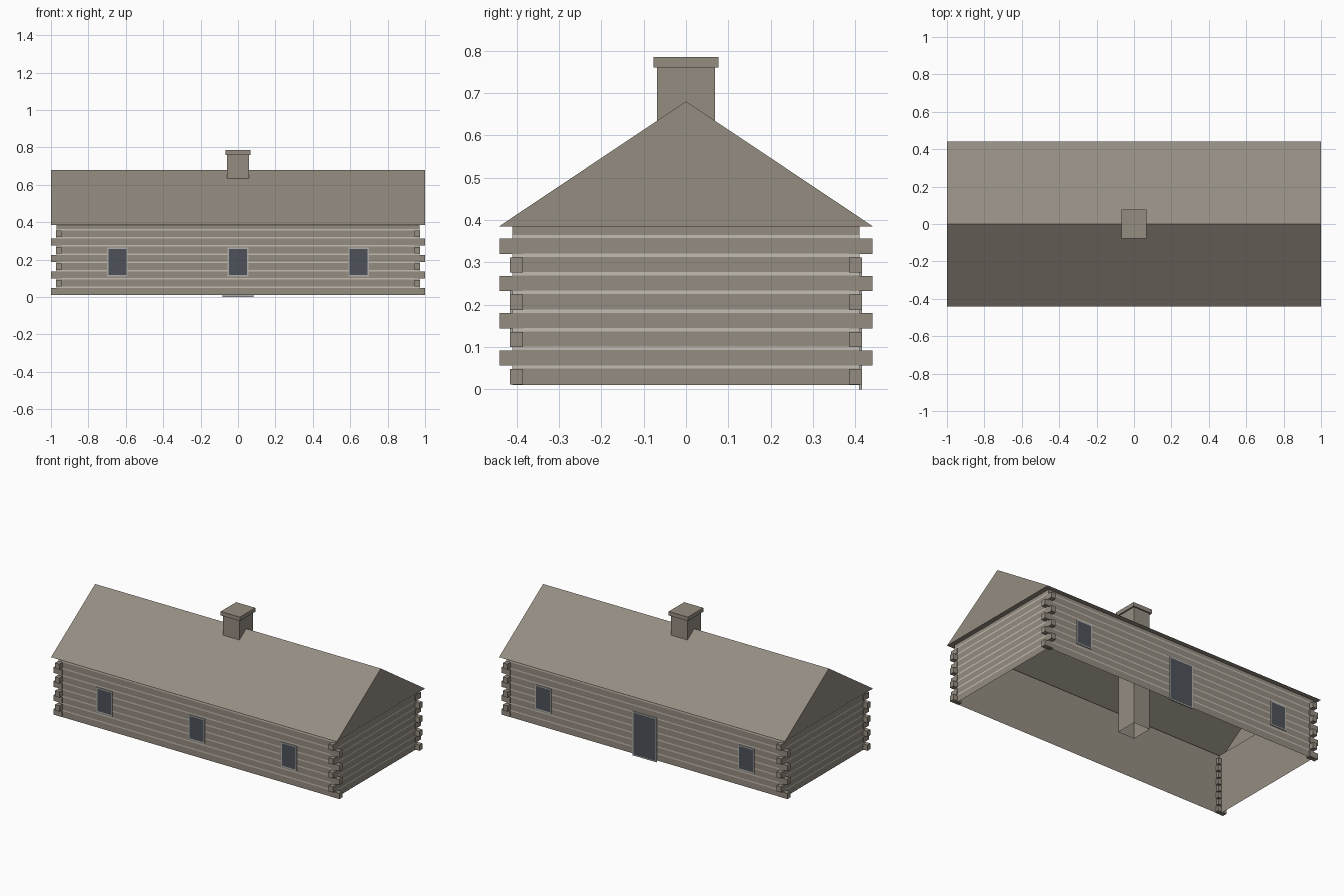
import bpy, bmesh

cube = bpy.data.objects.get("Cube")
if cube:
    bpy.data.objects.remove(cube)


def material(name, r, g, b):
    m = bpy.data.materials.new(name)
    m.use_nodes = True
    m.diffuse_color = (r, g, b, 1)
    m.node_tree.nodes["Principled BSDF"].inputs["Base Color"].default_value = (r, g, b, 1)
    return m


WOOD = material("weathered wood", 0.30, 0.265, 0.22)
CHINK = material("pale chinking", 0.55, 0.51, 0.45)
FRAME = material("grey trim", 0.42, 0.42, 0.41)
GLASS = material("dark glass", 0.075, 0.085, 0.10)


def finish(name, bm, *mats):
    me = bpy.data.meshes.new(name)
    bm.to_mesh(me)
    bm.free()
    for m in mats:
        me.materials.append(m)
    ob = bpy.data.objects.new(name, me)
    bpy.context.collection.objects.link(ob)
    return ob


def quad(bm, *pts, mat=0):
    f = bm.faces.new([bm.verts.new(p) for p in pts])
    f.material_index = mat
    return f


def add_box(bm, x0, x1, y0, y1, z0, z1):
    vs = bmesh.ops.create_cube(bm, size=1)["verts"]
    for v in vs:
        v.co = (x1 if v.co.x > 0 else x0, y1 if v.co.y > 0 else y0, z1 if v.co.z > 0 else z0)
    return vs


def ring(bm, hx, hy, z0, z1, mat=0, inward=False):
    """Four upright faces around a rectangle, open above and below."""
    c = [(-hx, -hy), (hx, -hy), (hx, hy), (-hx, hy)]
    for a, b in zip(c, c[1:] + c[:1]):
        if inward:
            a, b = b, a
        quad(bm, (*a, z0), (*b, z0), (*b, z1), (*a, z1), mat=mat)


WX, WY = 0.97, 0.41          # wall planes
BASE, EAVE, RIDGE = 0.01, 0.385, 0.68
STEP, LOGS = 0.044, 8

# Walls: bands of log and chinking outside, plain lining inside
bm = bmesh.new()
z = BASE
for k in range(LOGS):
    gap = 0.049 + k * STEP
    ring(bm, WX, WY, z, gap)
    ring(bm, WX, WY, gap, gap + 0.008, mat=1)
    z = gap + 0.008
ring(bm, WX, WY, z, EAVE)
ring(bm, WX - 0.005, WY - 0.005, BASE, EAVE, inward=True)
finish("log_walls", bm, WOOD, CHINK)

# Interlocking log ends, alternating direction up each corner
bm = bmesh.new()
for k in range(LOGS):
    z0 = 0.012 + k * STEP
    for sx in (-1, 1):
        for sy in (-1, 1):
            if k % 2 == 0:
                xs, ys = (0.94, 1.0), (0.385, 0.415)
            else:
                xs, ys = (0.943, 0.973), (0.385, 0.44)
            add_box(bm, *sorted(sx * x for x in xs), *sorted(sy * y for y in ys), z0, z0 + 0.036)
finish("log_ends", bm, WOOD)

# Roof: open gabled shell with a narrow soffit back to the walls
bm = bmesh.new()
RX, RY = 1.0, 0.441
for s in (-1, 1):
    quad(bm, (-s * RX, s * RY, EAVE), (-s * RX, 0, RIDGE), (s * RX, 0, RIDGE), (s * RX, s * RY, EAVE))
    quad(bm, (s * RX, -s * RY, EAVE), (s * RX, s * RY, EAVE), (s * RX, 0, RIDGE))
    quad(bm, (-s * RX, s * RY, EAVE), (s * RX, s * RY, EAVE), (s * WX, s * WY, EAVE), (-s * WX, s * WY, EAVE))
    quad(bm, (s * RX, s * RY, EAVE), (s * RX, -s * RY, EAVE), (s * WX, -s * WY, EAVE), (s * WX, s * WY, EAVE))
finish("roof", bm, WOOD)

# Chimney: hollow shaft down to the floor, with a cap
bm = bmesh.new()
ring(bm, 0.058, 0.068, BASE, 0.762)
finish("chimney_shaft", bm, WOOD)
bm = bmesh.new()
add_box(bm, -0.067, 0.067, -0.077, 0.077, 0.76, 0.785)
finish("chimney_cap", bm, WOOD)


# Windows and door: thin plates with an inset pane on the outer face
def opening(name, x, side, half, z0, z1):
    bm = bmesh.new()
    add_box(bm, x - half, x + half, *sorted((side * (WY - 0.002), side * (WY + 0.005))), z0, z1)
    bm.normal_update()
    outer = max(bm.faces, key=lambda f: f.normal.y * side)
    bmesh.ops.inset_region(bm, faces=[outer], thickness=0.01)
    outer.material_index = 1
    finish(name, bm, FRAME, GLASS)


for label, x in (("right", -0.645), ("middle", 0), ("left", 0.645)):
    opening("front_window_" + label, x, -1, 0.055, 0.11, 0.265)
for label, x in (("right", -0.71), ("left", 0.71)):
    opening("back_window_" + label, x, 1, 0.055, 0.11, 0.265)
opening("back_door", 0, 1, 0.083, 0.0, 0.278)
